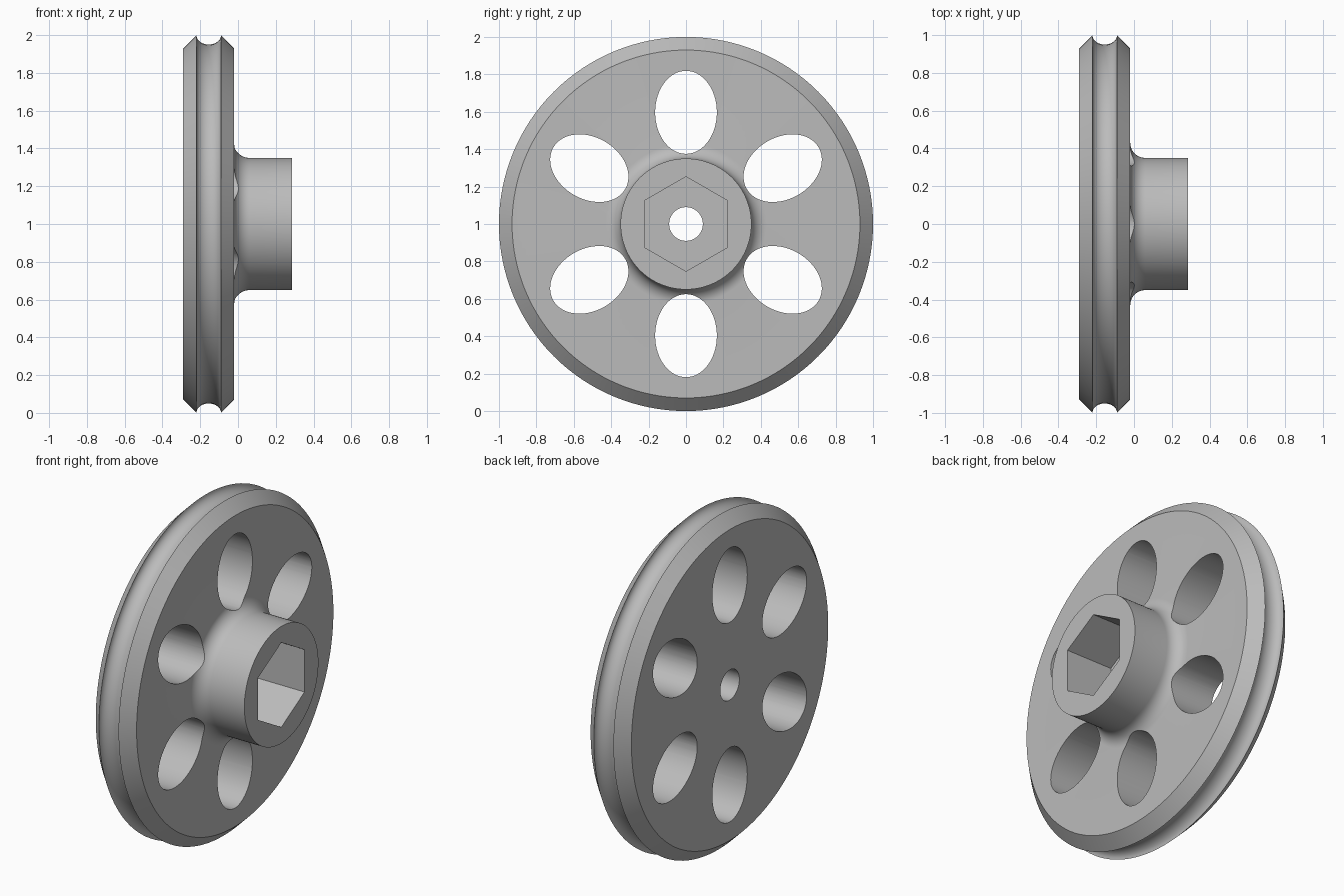
import bpy, bmesh
from math import sin, cos, pi, radians
from mathutils import Matrix, Vector

cube = bpy.data.objects.get("Cube")
if cube:
    bpy.data.objects.remove(cube, do_unlink=True)

SEGMENTS = 128
LEFT, RIGHT, HUB_END = -0.29, -0.02, 0.287
HUB_R, BORE_R, FILLET = 0.35, 0.09, 0.08

grey = bpy.data.materials.new("plain grey")
grey.use_nodes = True
colour = (0.5, 0.5, 0.5, 1)
grey.diffuse_color = colour
grey.node_tree.nodes["Principled BSDF"].inputs["Base Color"].default_value = colour


def make_object(name, bm):
    bmesh.ops.recalc_face_normals(bm, faces=bm.faces)
    mesh = bpy.data.meshes.new(name)
    bm.to_mesh(mesh)
    bm.free()
    mesh.materials.append(grey)
    obj = bpy.data.objects.new(name, mesh)
    bpy.context.collection.objects.link(obj)
    return obj


def cutter(name, sides, x0, x1, matrix):
    """Prism along x, shaped and placed by the matrix, used only for cutting."""
    bm = bmesh.new()
    bmesh.ops.create_cone(bm, cap_ends=True, segments=sides, radius1=1,
                          radius2=1, depth=x1 - x0)
    along_x = Matrix.Translation(((x0 + x1) / 2, 0, 0)) @ Matrix.Rotation(pi / 2, 4, 'Y')
    bmesh.ops.transform(bm, matrix=matrix @ along_x, verts=bm.verts)
    obj = make_object(name, bm)
    obj.hide_render = True
    return obj


# Wheel section as (x, radius): bore, rim chamfers, rope groove, fillet and hub
profile = [(LEFT, BORE_R), (LEFT, 0.93), (-0.22, 1.0)]
groove_steps = 14
for i in range(1, groove_steps):
    a = pi * i / groove_steps
    profile.append((-0.155 - 0.065 * cos(a), 1.0 - 0.05 * sin(a)))
profile += [(-0.09, 1.0), (RIGHT, 0.93)]
fillet_steps = 10
for i in range(fillet_steps + 1):
    a = pi / 2 * i / fillet_steps
    profile.append((RIGHT + FILLET * (1 - cos(a)), HUB_R + FILLET * (1 - sin(a))))
profile += [(HUB_END, HUB_R), (HUB_END, BORE_R)]

# Revolve the section around the axle
bm = bmesh.new()
verts = [bm.verts.new((x, 0, r)) for x, r in profile]
edges = [bm.edges.new((verts[i - 1], verts[i])) for i in range(len(verts))]
bmesh.ops.spin(bm, geom=verts + edges, cent=(0, 0, 0), axis=(1, 0, 0),
               angle=2 * pi, steps=SEGMENTS, use_merge=True)
bmesh.ops.remove_doubles(bm, verts=bm.verts, dist=1e-5)
wheel = make_object("pulley_wheel", bm)

# Six oval lightening holes and the hexagonal socket in the hub
cutters = []
for i in range(6):
    shape = (Matrix.Rotation(radians(60 * i), 4, 'X')
             @ Matrix.Translation((0, 0, 0.597))
             @ Matrix.Diagonal((1, 0.165, 0.222, 1)))
    cutters.append(cutter(f"oval_hole_cutter_{i + 1}", 64, -0.5, 0.2, shape))
cutters.append(cutter("hex_socket_cutter", 6, RIGHT, 0.5,
                      Matrix.Diagonal((1, 0.253, 0.253, 1))))

# The socket needs corners at top and bottom
socket = cutters[-1].data
if max(v.co.z for v in socket.vertices) < 0.25:
    socket.transform(Matrix.Rotation(radians(30), 4, 'X'))

for c in cutters:
    mod = wheel.modifiers.new(c.name, 'BOOLEAN')
    mod.operation = 'DIFFERENCE'
    mod.solver = 'EXACT'
    mod.object = c

# Bake the cuts and drop the cutters
bpy.context.view_layer.update()
cut = bpy.data.meshes.new_from_object(
    wheel.evaluated_get(bpy.context.evaluated_depsgraph_get()))
wheel.modifiers.clear()
wheel.data = cut
for c in cutters:
    bpy.data.objects.remove(c, do_unlink=True)

# Stand the wheel on the ground and smooth the curved faces
wheel.data.transform(Matrix.Translation(Vector((0, 0, 1))))
bpy.ops.object.select_all(action='DESELECT')
wheel.select_set(True)
bpy.context.view_layer.objects.active = wheel
bpy.ops.object.shade_smooth_by_angle(angle=radians(28))
